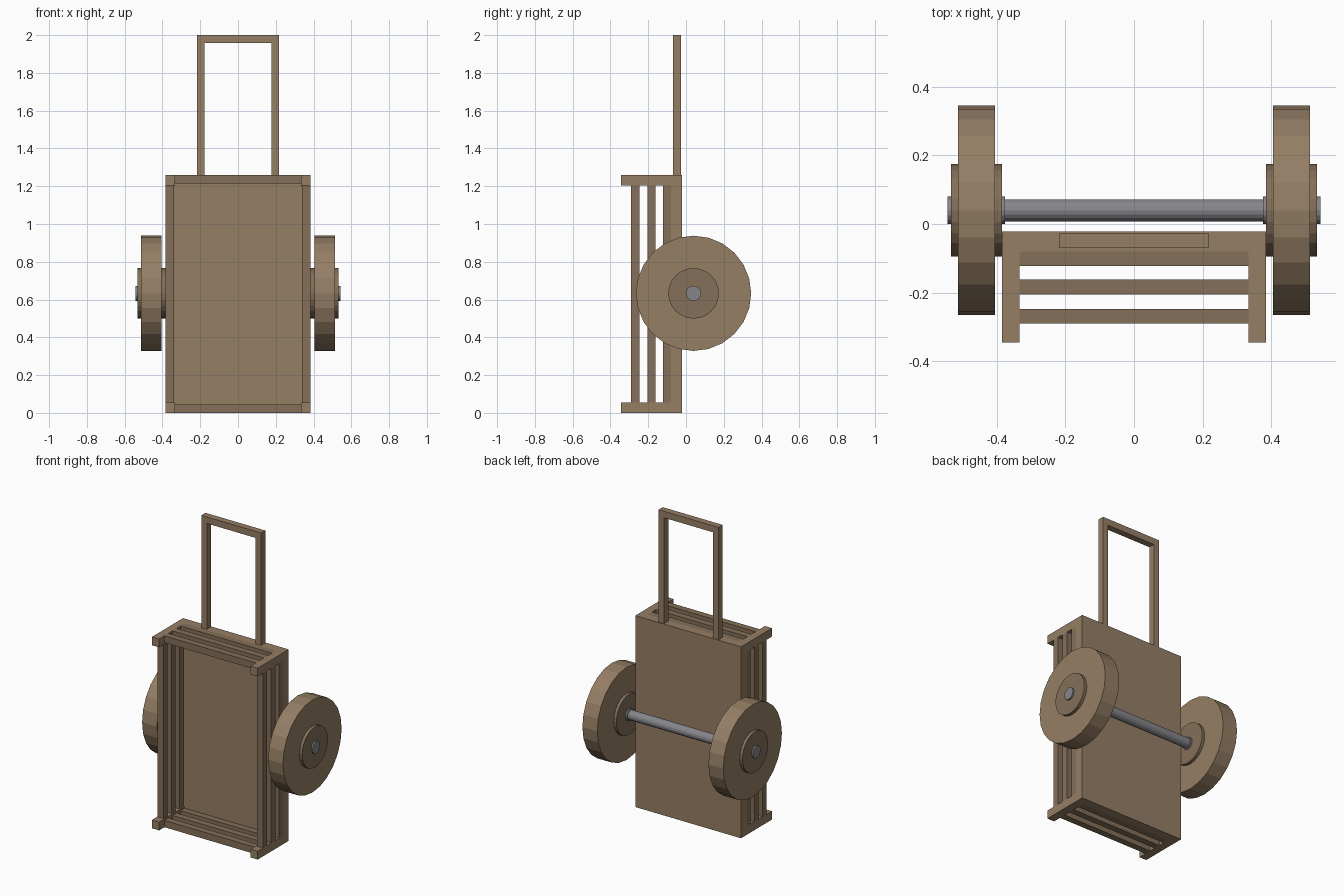
import bpy, math

if "Cube" in bpy.data.objects:
    bpy.data.objects.remove(bpy.data.objects["Cube"])


def material(name, rgb):
    m = bpy.data.materials.new(name)
    m.diffuse_color = (*rgb, 1)
    m.use_nodes = True
    m.node_tree.nodes["Principled BSDF"].inputs["Base Color"].default_value = m.diffuse_color
    return m


LIGHT = material("light_wood", (0.30, 0.21, 0.13))
DARK = material("dark_wood", (0.23, 0.16, 0.098))
METAL = material("metal", (0.24, 0.24, 0.26))


def box(name, x, y, z, mat):
    """Box from (min, max) ranges."""
    bpy.ops.mesh.primitive_cube_add(size=1, location=[(a + b) / 2 for a, b in (x, y, z)])
    o = bpy.context.object
    o.name = name
    o.scale = [b - a for a, b in (x, y, z)]
    bpy.ops.object.transform_apply(location=False, rotation=False, scale=True)
    o.data.materials.append(mat)


def disc(name, x0, x1, radius, sides, mat):
    """Cylinder lying along x on the axle line."""
    bpy.ops.mesh.primitive_cylinder_add(
        vertices=sides, radius=radius, depth=x1 - x0,
        location=((x0 + x1) / 2, 0.04, 0.633), rotation=(0, math.pi / 2, 0))
    o = bpy.context.object
    o.name = name
    o.data.materials.append(mat)


W, H = 0.385, 1.26      # half width and height of the crate
POST_W, POST_H, RAIL = 0.052, 0.055, 0.045

# Back panel
box("back_panel", (-W, W), (-0.08, -0.022), (0, H), LIGHT)

# Corner posts
for s, side in ((-1, "left"), (1, "right")):
    x = sorted((s * W, s * (W - POST_W)))
    for z, level in (((0, POST_H), "bottom"), ((H - POST_H, H), "top")):
        box(f"{side}_{level}_post", x, (-0.345, -0.08), z, LIGHT)

# Three rows of slats on all four sides
for i, y in enumerate((-0.29, -0.205, -0.122)):
    yr = (y, y + 0.043)
    inner = W - POST_W
    box(f"bottom_slat_{i}", (-inner, inner), yr, (0, RAIL), DARK)
    box(f"top_slat_{i}", (-inner, inner), yr, (H - RAIL, H), DARK)
    for s, side in ((-1, "left"), (1, "right")):
        x = sorted((s * W, s * (W - RAIL)))
        box(f"{side}_slat_{i}", x, yr, (POST_H, H - POST_H), DARK)

# Pull handle
HY = (-0.07, -0.027)
for s, side in ((-1, "left"), (1, "right")):
    box(f"{side}_handle_bar", sorted((s * 0.218, s * 0.178)), HY, (H, 1.957), LIGHT)
box("handle_grip", (-0.218, 0.218), HY, (1.957, 2.0), LIGHT)

# Axle, hubs and wheels
disc("axle", -0.38, 0.38, 0.032, 16, METAL)
for s, side in ((-1, "left"), (1, "right")):
    for part, a, b, r, n, mat in (("axle_cap", 0.375, 0.543, 0.04, 16, METAL),
                                  ("hub", 0.385, 0.533, 0.134, 24, DARK),
                                  ("wheel", 0.405, 0.513, 0.305, 24, LIGHT)):
        x0, x1 = sorted((s * a, s * b))
        disc(f"{side}_{part}", x0, x1, r, n, mat)
